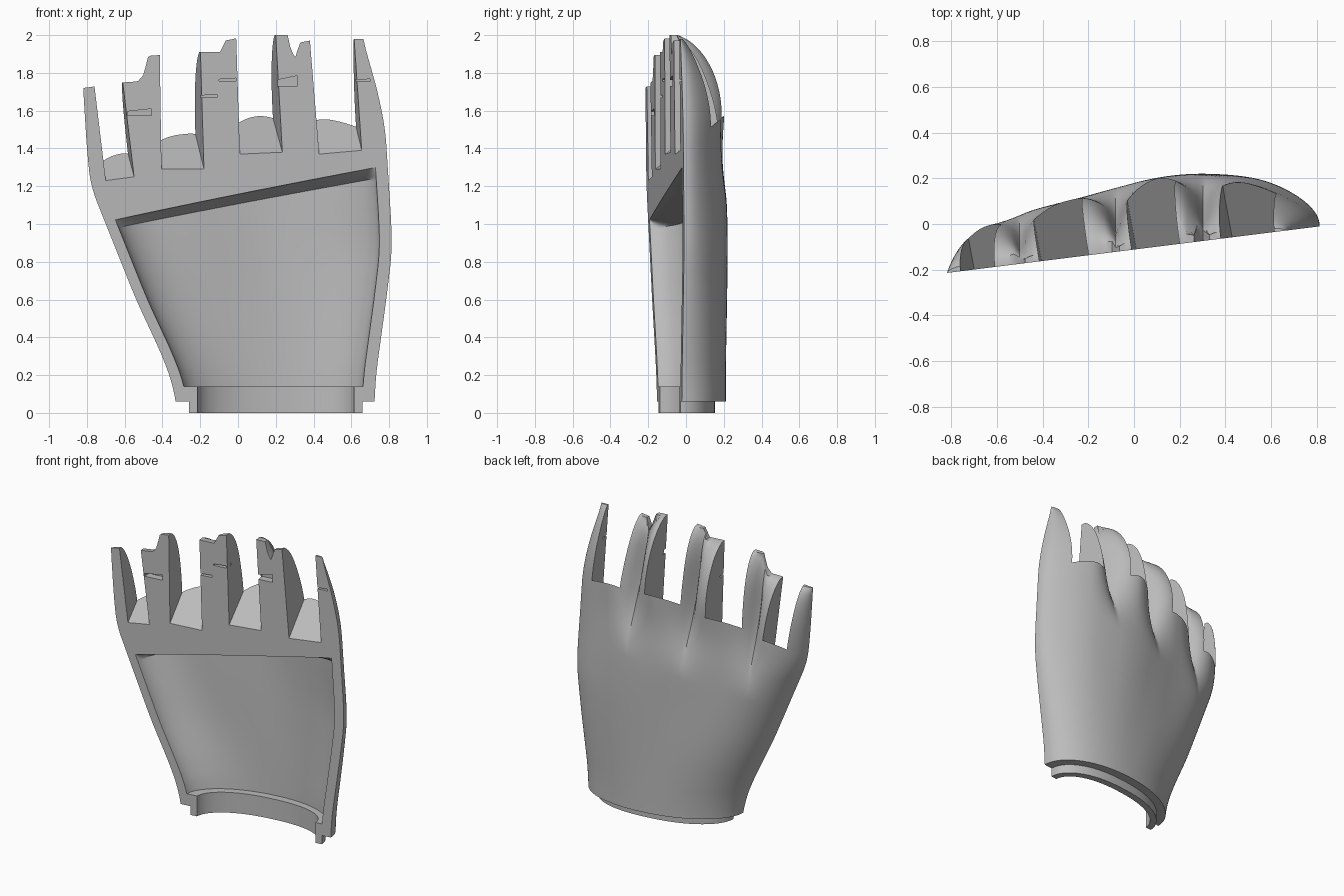
import bpy, bmesh, math

if "Cube" in bpy.data.objects:
    bpy.data.objects.remove(bpy.data.objects["Cube"], do_unlink=True)

grey = bpy.data.materials.new("plain_grey")
grey.use_nodes = True
grey.diffuse_color = (0.5, 0.5, 0.5, 1)
grey.node_tree.nodes["Principled BSDF"].inputs["Base Color"].default_value = (0.5, 0.5, 0.5, 1)


# ---- helpers ----
def lerp(a, b, t):
    return a + (b - a) * t


def smooth(a, b, t):
    t = min(1, max(0, (t - a) / (b - a)))
    return t * t * (3 - 2 * t)


def linear(points, t):
    t = min(max(t, points[0][0]), points[-1][0])
    for (a, p), (b, q) in zip(points, points[1:]):
        if t <= b:
            return lerp(p, q, (t - a) / (b - a))


def soft(points, t, reach=0.08):
    """Piecewise line with its corners rounded off."""
    return sum(linear(points, t + reach * k / 4) for k in range(-4, 5)) / 9


def place(x, depth, z):
    """The open side is a slightly turned plane; depth runs back from it."""
    return (x, -0.112 + 0.125 * x + depth, z)


def new_object(name, bm):
    bmesh.ops.remove_doubles(bm, verts=bm.verts, dist=0.0002)
    bmesh.ops.recalc_face_normals(bm, faces=bm.faces)
    mesh = bpy.data.meshes.new(name)
    bm.to_mesh(mesh)
    bm.free()
    mesh.materials.append(grey)
    obj = bpy.data.objects.new(name, mesh)
    bpy.context.collection.objects.link(obj)
    return obj


def relief(name, surface, nu, nv, front=0.0):
    """Closed solid between the open plane and surface(u, v) -> x, depth, z."""
    bm = bmesh.new()
    back, face = [], []
    for j in range(nv + 1):
        row = [surface((1 - math.cos(math.pi * i / nu)) / 2, j / nv) for i in range(nu + 1)]
        back.append([bm.verts.new(place(*p)) for p in row])
        face.append([bm.verts.new(place(x, front, z)) for x, d, z in row])
    for g in (back, face):
        for j in range(nv):
            for i in range(nu):
                bm.faces.new((g[j][i], g[j][i + 1], g[j + 1][i + 1], g[j + 1][i]))
    for j in (0, nv):
        for i in range(nu):
            bm.faces.new((back[j][i], back[j][i + 1], face[j][i + 1], face[j][i]))
    for i in (0, nu):
        for j in range(nv):
            bm.faces.new((back[j][i], back[j + 1][i], face[j + 1][i], face[j][i]))
    return new_object(name, bm)


def prism(name, corners, far, lean=0.0, rise=0.0):
    """Cutter pushed back through the plane from four (x, z) corners."""
    bm = bmesh.new()
    rings = [[bm.verts.new(place(x - lean * d, d, z + rise * d)) for x, z in corners]
             for d in (-0.06, far)]
    bm.faces.new(rings[0])
    bm.faces.new(rings[1])
    for i in range(4):
        k = (i + 1) % 4
        bm.faces.new((rings[0][i], rings[0][k], rings[1][k], rings[1][i]))
    return new_object(name, bm)


def cut(target, cutter):
    cutter.hide_render = True
    mod = target.modifiers.new("cut", 'BOOLEAN')
    mod.operation, mod.solver, mod.object = 'DIFFERENCE', 'EXACT', cutter
    bpy.ops.object.select_all(action='DESELECT')
    bpy.context.view_layer.objects.active = target
    target.select_set(True)
    bpy.ops.object.modifier_apply(modifier=mod.name)
    bpy.data.objects.remove(cutter, do_unlink=True)


def finish(obj):
    bpy.ops.object.select_all(action='DESELECT')
    bpy.context.view_layer.objects.active = obj
    obj.select_set(True)
    bpy.ops.object.shade_smooth_by_angle(angle=math.radians(40))


# ---- outline and thickness of the hand ----
RIGHT_SIDE = [(0, -.32), (.15, -.345), (.3, -.4), (.6, -.54), (1, -.7), (1.2, -.78), (1.4, -.8), (1.72, -.82), (2.1, -.82)]
LEFT_SIDE = [(0, .72), (.2, .73), (.6, .785), (.85, .815), (1, .812), (1.5, .78), (1.7, .74), (2, .655)]
TIPS = [(-.82, 1.72), (-.6, 1.75), (-.53, 1.755), (-.5, 1.79), (-.475, 1.89), (-.2, 1.91), (-.09, 1.91),
        (-.07, 1.97), (0, 1.985), (.2, 2), (.265, 2), (.28, 1.92), (.305, 1.88), (.325, 1.96), (.4, 1.975), (.66, 1.98)]
KNUCKLES = [(0, .26), (.13, .26), (.25, .245), (.57, .315), (.74, .28), (.87, .25), (1, .17)]
CREASES = (-.5, -.08, .305)
TIP_RIGHT, TIP_LEFT = -.82, .66


def sides(z):
    return soft(RIGHT_SIDE, z), soft(LEFT_SIDE, z)


def thickness(u, z):
    t = abs(2 * u - 1)
    blend = smooth(0.1, 1.2, z)
    height = lerp(0.29, soft(KNUCKLES, u), blend)
    return height * math.sqrt(max(0, 1 - t ** lerp(2.1, 4, blend)))


def hand_surface(u, v):
    across = lerp(TIP_RIGHT, TIP_LEFT, u)
    z = lerp(0.06, linear(TIPS, across), v)
    xa, xb = sides(z)
    # columns spread evenly at the wrist and follow the creases on the fingers
    knots = [(TIP_RIGHT, xa)] + [(c, c) for c in CREASES] + [(TIP_LEFT, xb)]
    x = lerp(lerp(xa, xb, u), linear(knots, across), smooth(0.2, 1.2, z))
    d = thickness((x - xa) / (xb - xa), z)
    # creases between the fingers, shallow on the hand and deep at the tips
    gap = 1 - min(1, math.hypot(min(abs(x - c) for c in CREASES), 0.008) / 0.2)
    strength = smooth(1.05, 1.75, z - 0.2 * x)
    d *= lerp(1, 0.05 + 0.95 * math.sqrt(1 - gap * gap), strength)
    # slight dip before the knuckles
    d -= 0.018 * math.sin(math.pi * u) * math.exp(-((z - 0.1 * x - 1.35) / 0.2) ** 2)
    # fingers curl forward toward their tips
    e = min(1, max(0, (z - soft(TIPS, across, 0.05) + 0.43) / 0.43))
    return x, max(0, d) * math.sqrt(1 - 0.97 * e * e), z


def cavity_surface(u, v):
    xa, xb = sides(lerp(0.14, 1.1, v))
    x = lerp(xa + 0.06, xb - 0.065, u)
    z = lerp(0.14, 1.155 + 0.195 * x, v)
    xa, xb = sides(z)
    x = lerp(xa + 0.06, xb - 0.065, u)
    # upper lip slopes forward to the open side
    lip = max(0, (v - 0.95) / 0.05)
    return x, 0.82 * thickness(u, z) * (1 - 0.97 * lip), z


def arch(xa, xb, height, za, zb):
    def surface(u, v):
        return (lerp(xa, xb, u), height * math.sqrt(max(0, 1 - abs(2 * u - 1) ** 2.3)), lerp(za, zb, v))
    return surface


# ---- hand shell ----
hand = relief("hand_shell", hand_surface, 150, 110)
cut(hand, relief("cavity_cutter", cavity_surface, 50, 100, -0.06))
cut(hand, relief("wrist_cutter", arch(-.255, .655, .22, -.1, .2), 40, 1, -0.06))

# finger sockets: floor slope, then lower right, lower left, upper left, upper right corners
SOCKETS = [(.68, (-.7, 1.23), (-.55, 1.25), (-.61, 1.75), (-.76, 1.73)),
           (.74, (-.405, 1.29), (-.18, 1.29), (-.2, 1.95), (-.415, 1.95)),
           (.65, (.01, 1.37), (.235, 1.38), (.2, 2), (-.01, 2)),
           (.75, (.43, 1.37), (.655, 1.39), (.615, 1.98), (.38, 1.98))]
for slope, a, b, c, d in SOCKETS:
    c = (lerp(b[0], c[0], 1.5), lerp(b[1], c[1], 1.5))
    d = (lerp(a[0], d[0], 1.5), lerp(a[1], d[1], 1.5))
    cut(hand, prism("socket_cutter", (a, b, c, d), 0.5, 0.18, slope))

# small slits in the webs: start, end, height, opening
for xa, xb, z, gap in [(-.585, -.457, 1.575, .035), (-.23, -.11, 1.67, .015), (-.1, -.01, 1.757, .015),
                       (.21, .315, 1.73, .055), (.58, .7, 1.755, .012)]:
    cut(hand, prism("slit_cutter", ((xa, z), (xb, z), (xb, z + gap), (xa, z + gap * .6)), 0.05))
finish(hand)

# ---- wrist collar ----
collar = relief("wrist_collar", arch(-.26, .66, .23, 0, .14), 60, 1)
cut(collar, relief("collar_cutter", arch(-.215, .615, .185, -.1, .3), 60, 1, -0.06))
finish(collar)
